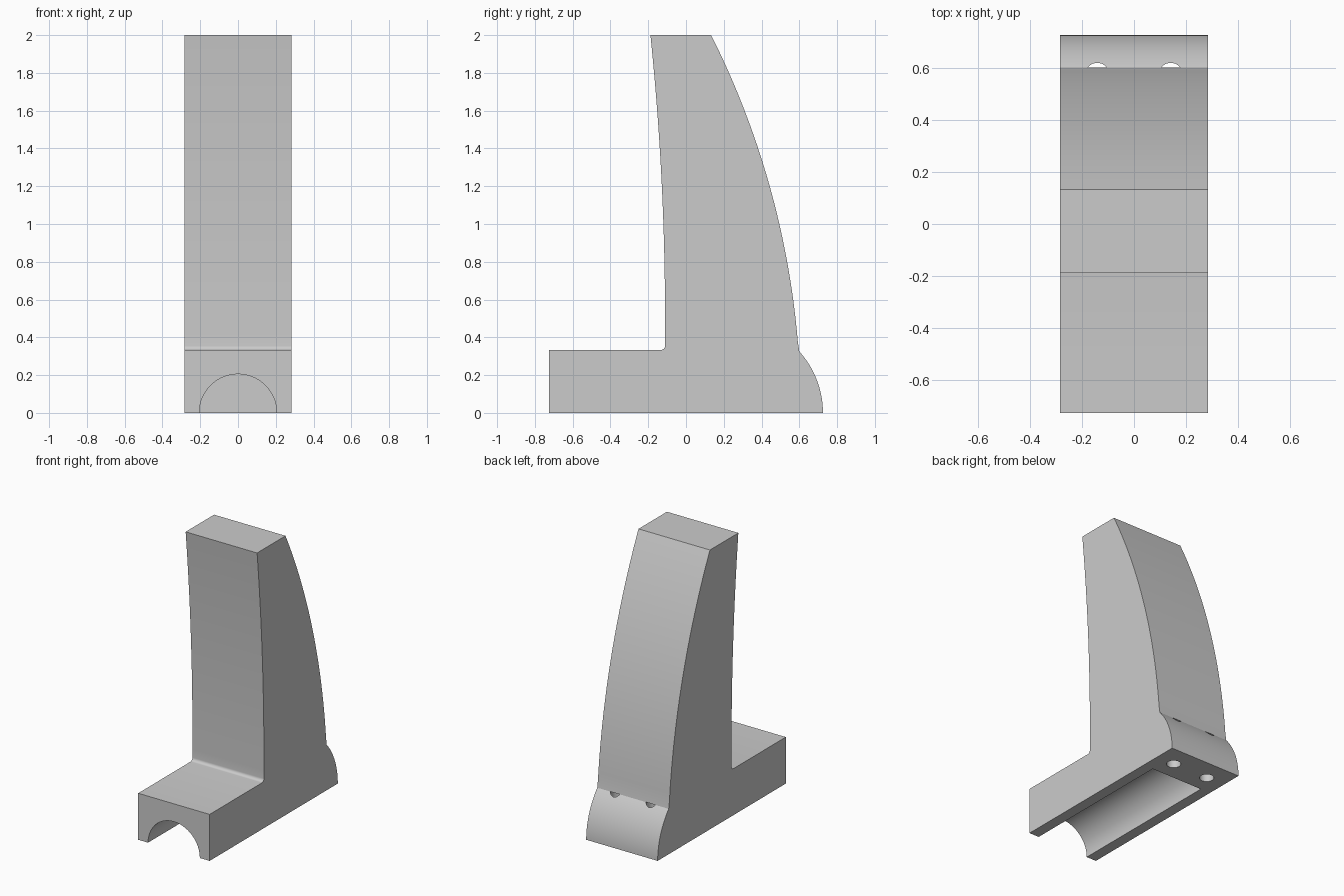
import bpy, bmesh
from math import sin, cos, asin, pi, sqrt
from mathutils import Matrix

cube = bpy.data.objects.get("Cube")
if cube:
    bpy.data.objects.remove(cube, do_unlink=True)

HALF_W, HALF_L, BASE_Z, STEP_Z, TOP_Z = 0.283, 0.725, 0.333, 0.325, 2.0

grey = bpy.data.materials.new("plain_grey")
grey.use_nodes = True
colour = (0.6, 0.6, 0.6, 1)
grey.diffuse_color = colour
grey.node_tree.nodes["Principled BSDF"].inputs["Base Color"].default_value = colour


def make_object(name, bm):
    bmesh.ops.recalc_face_normals(bm, faces=bm.faces)
    mesh = bpy.data.meshes.new(name)
    bm.to_mesh(mesh)
    bm.free()
    mesh.materials.append(grey)
    obj = bpy.data.objects.new(name, mesh)
    bpy.context.collection.objects.link(obj)
    return obj


def cylinder(name, radius, depth, matrix, segments):
    bm = bmesh.new()
    bmesh.ops.create_cone(bm, cap_ends=True, segments=segments, radius1=radius,
                          radius2=radius, depth=depth, matrix=matrix)
    obj = make_object(name, bm)
    obj.hide_render = True
    return obj


def steps(a, b, n):
    return [a + (b - a) * i / n for i in range(n + 1)]


def front_y(z):
    bend = max(z - 0.5, 0)
    return -0.111 - (14.6 - sqrt(14.6 ** 2 - bend ** 2))


def back_y(z):
    return 0.608 - 4.45 + sqrt(4.45 ** 2 - z ** 2)


# Side profile: rounded heel, curved back, flat top, curved front, fillet, foot
heel_r = 0.485
profile = [(-HALF_L, 0)]
profile += [(HALF_L - heel_r + heel_r * cos(a), heel_r * sin(a))
            for a in steps(0, asin(STEP_Z / heel_r), 20)]
profile += [(back_y(z), z) for z in steps(STEP_Z, TOP_Z, 32)[1:]]
fillet = 0.022
profile += [(front_y(z), z) for z in steps(TOP_Z, BASE_Z + fillet, 28)]
profile += [(front_y(0) - fillet + fillet * cos(a), BASE_Z + fillet + fillet * sin(a))
            for a in steps(0, -pi / 2, 6)[1:]]
profile.append((-HALF_L, BASE_Z))

bm = bmesh.new()
side = bm.faces.new([bm.verts.new((-HALF_W, y, z)) for y, z in profile])
new = bmesh.ops.extrude_face_region(bm, geom=[side])["geom"]
bmesh.ops.translate(bm, vec=(2 * HALF_W, 0, 0),
                    verts=[v for v in new if isinstance(v, bmesh.types.BMVert)])
stand = make_object("curved_stand", bm)

# Half-round channel under the foot, open at the front
groove_end, overshoot = 0.435, 0.2
start = -HALF_L - overshoot
cutters = [cylinder("channel_cutter", 0.205, groove_end - start,
                    Matrix.Translation((0, (groove_end + start) / 2, 0))
                    @ Matrix.Rotation(pi / 2, 4, 'X'), 96)]

# Two upright holes through the heel
for label, x in (("right", -0.141), ("left", 0.141)):
    cutters.append(cylinder(label + "_hole_cutter", 0.047, 2 * STEP_Z,
                            Matrix.Translation((x, 0.571, 0)), 48))

for cutter in cutters:
    mod = stand.modifiers.new(cutter.name, 'BOOLEAN')
    mod.operation = 'DIFFERENCE'
    mod.solver = 'EXACT'
    mod.object = cutter

bpy.ops.object.select_all(action='DESELECT')
stand.select_set(True)
bpy.context.view_layer.objects.active = stand
for mod in list(stand.modifiers):
    bpy.ops.object.modifier_apply(modifier=mod.name)
for cutter in cutters:
    bpy.data.objects.remove(cutter, do_unlink=True)
bpy.ops.object.shade_smooth_by_angle(angle=pi / 6)
